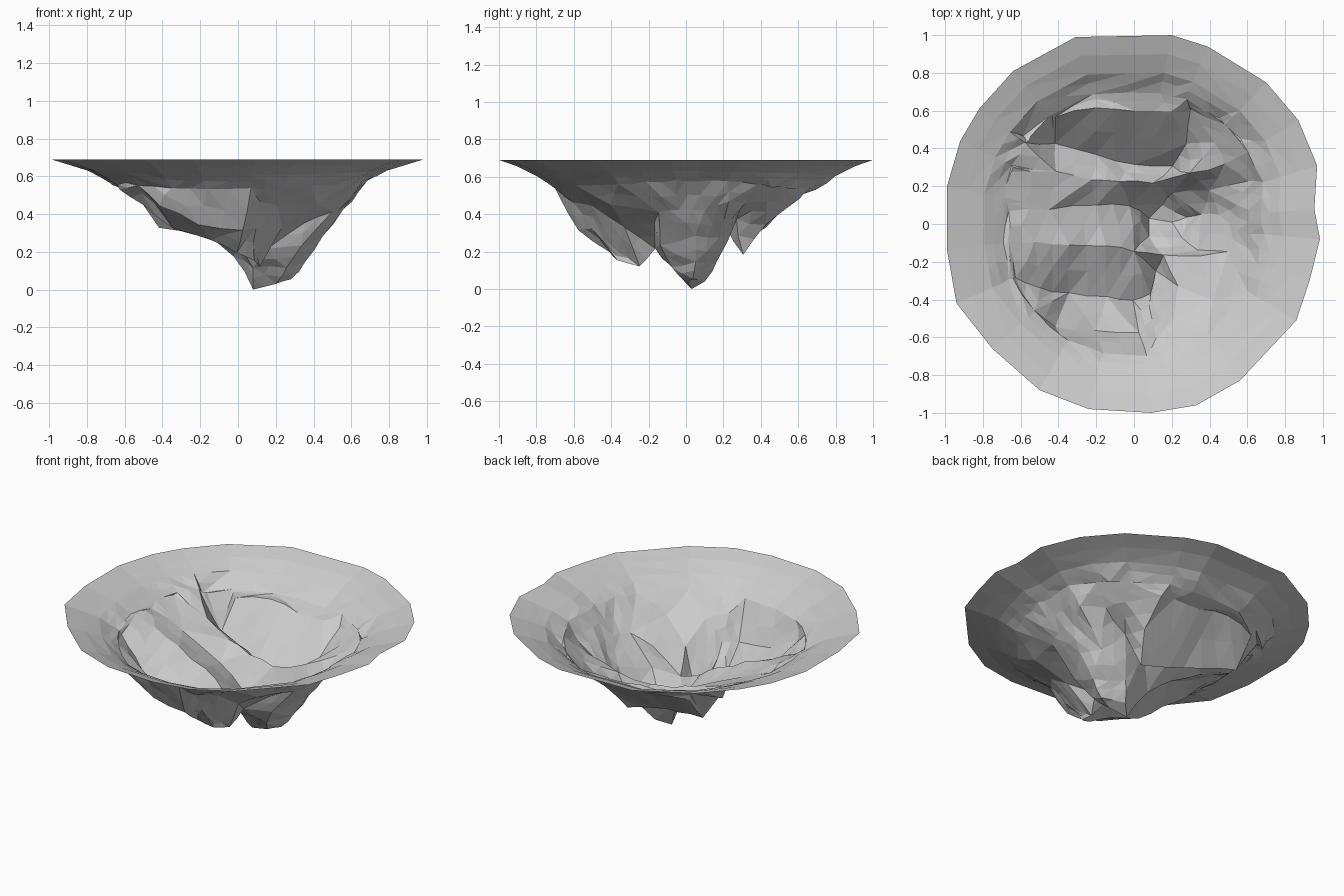
import bpy, bmesh, random
from mathutils import Vector
from mathutils.geometry import delaunay_2d_cdt

if "Cube" in bpy.data.objects:
    bpy.data.objects.remove(bpy.data.objects["Cube"])

random.seed(4)

# Rim outline (flat, at the top of the crater)
RIM_Z = 0.69
rim = [(-.31, .99), (.2, 1), (.39, .94), (.7, .75), (.87, .55), (.97, .31),
       (.955, .08), (.985, -.08), (.93, -.3), (.86, -.51), (.56, -.83),
       (.33, -.96), (.09, -1), (-.24, -.98), (-.5, -.88), (-.75, -.66),
       (-.94, -.42), (-.99, -.14), (-.99, .2), (-.92, .44), (-.82, .61),
       (-.64, .81)]

# Break lines: valleys, ridges and ledges as (x, y, z) paths
north_valley = [(-.58, .47, .51), (-.42, .43, .33), (-.2, .37, .29), (0, .31, .23),
                (.2, .3, .19), (.28, .42, .34), (.3, .6, .48)]
north_wall_top = [(-.42, .57, .5), (-.2, .62, .53), (0, .6, .51), (.2, .6, .5)]
upper_ridge = [(-.65, .28, .57), (-.42, .28, .48), (-.22, .24, .41), (-.08, .23, .36),
               (.1, .22, .32), (.3, .27, .37), (.48, .31, .46)]
middle_valley = [(-.66, .07, .56), (-.45, .08, .46), (-.2, .1, .32), (-.02, .1, .18),
                 (.08, .03, 0)]
lower_ridge = [(-.66, -.1, .58), (-.52, -.1, .53), (-.35, -.11, .46), (-.15, -.12, .37),
               (0, -.14, .28), (.15, -.17, .21), (.34, -.14, .23)]
south_valley = [(-.63, -.29, .53), (-.5, -.34, .45), (-.35, -.37, .33), (-.15, -.39, .26),
                (0, -.41, .2), (.08, -.37, .16), (.12, -.25, .12)]
south_spur = [(-.42, -.55, .45), (-.2, -.57, .35), (.02, -.57, .31)]
south_crease = [(.1, -.37, .2), (.09, -.5, .32), (.12, -.61, .46)]
east_slope = [(.21, -.5, .45), (.24, -.33, .33), (.35, -.17, .36), (.5, -.15, .41),
              (.55, -.04, .42), (.55, .1, .42), (.6, .23, .47)]
pit_floor = [(.15, .1, .04), (.2, .01, .03), (.28, .03, .06), (.36, .05, .14),
             (.45, .05, .28)]
pit_side = [(.2, .17, .14), (.4, .18, .27)]
pit_front = [(.08, -.07, .12), (.25, -.07, .12)]
loose = [[(.42, -.4, .45)], [(.56, .45, .55)], [(.43, .43, .47)], [(.45, .56, .54)]]
lines = [north_valley, north_wall_top, upper_ridge, middle_valley, lower_ridge,
         south_valley, south_spur, south_crease, east_slope, pit_floor, pit_side,
         pit_front] + loose

points, edges = [], []


def add_path(path, closed=False):
    start = len(points)
    points.extend(path)
    count = len(path)
    for i in range(count if closed else count - 1):
        edges.append((start + i, start + (i + 1) % count))


# Flared upper wall: concentric copies of the rim
for scale, z, dip in ((1, RIM_Z, 0), (.9, .66, .005), (.8, .63, .025), (.7, .577, .045)):
    add_path([(x * scale, y * scale, z - dip * y * y) for x, y in rim], True)
for line in lines:
    add_path(line)

# Triangulate the terrain between the break lines
out = delaunay_2d_cdt([Vector(p[:2]) for p in points], edges, [], 1, 1e-5)
flat, faces, source = out[0], out[2], out[3]


def height(i):
    if source[i]:
        return points[source[i][0]][2]
    near = sorted(points, key=lambda p: (Vector(p[:2]) - flat[i]).length)[:2]
    return (near[0][2] + near[1][2]) / 2


bm = bmesh.new()
verts = [bm.verts.new((v.x, v.y, height(i))) for i, v in enumerate(flat)]
for f in faces:
    bm.faces.new([verts[i] for i in f])

# Finer facets with slight rocky irregularity
bmesh.ops.subdivide_edges(bm, edges=bm.edges[:], cuts=1, use_grid_fill=True)
bmesh.ops.triangulate(bm, faces=bm.faces[:])
for v in bm.verts:
    if not v.is_boundary and .05 < v.co.z < .6:
        v.co += Vector([random.uniform(-.007, .007) for _ in range(3)])
bmesh.ops.recalc_face_normals(bm, faces=bm.faces[:])
if sum(f.normal.z for f in bm.faces) < 0:
    bmesh.ops.reverse_faces(bm, faces=bm.faces[:])

mesh = bpy.data.meshes.new("crater")
bm.to_mesh(mesh)
bm.free()
crater = bpy.data.objects.new("crater", mesh)
bpy.context.collection.objects.link(crater)
